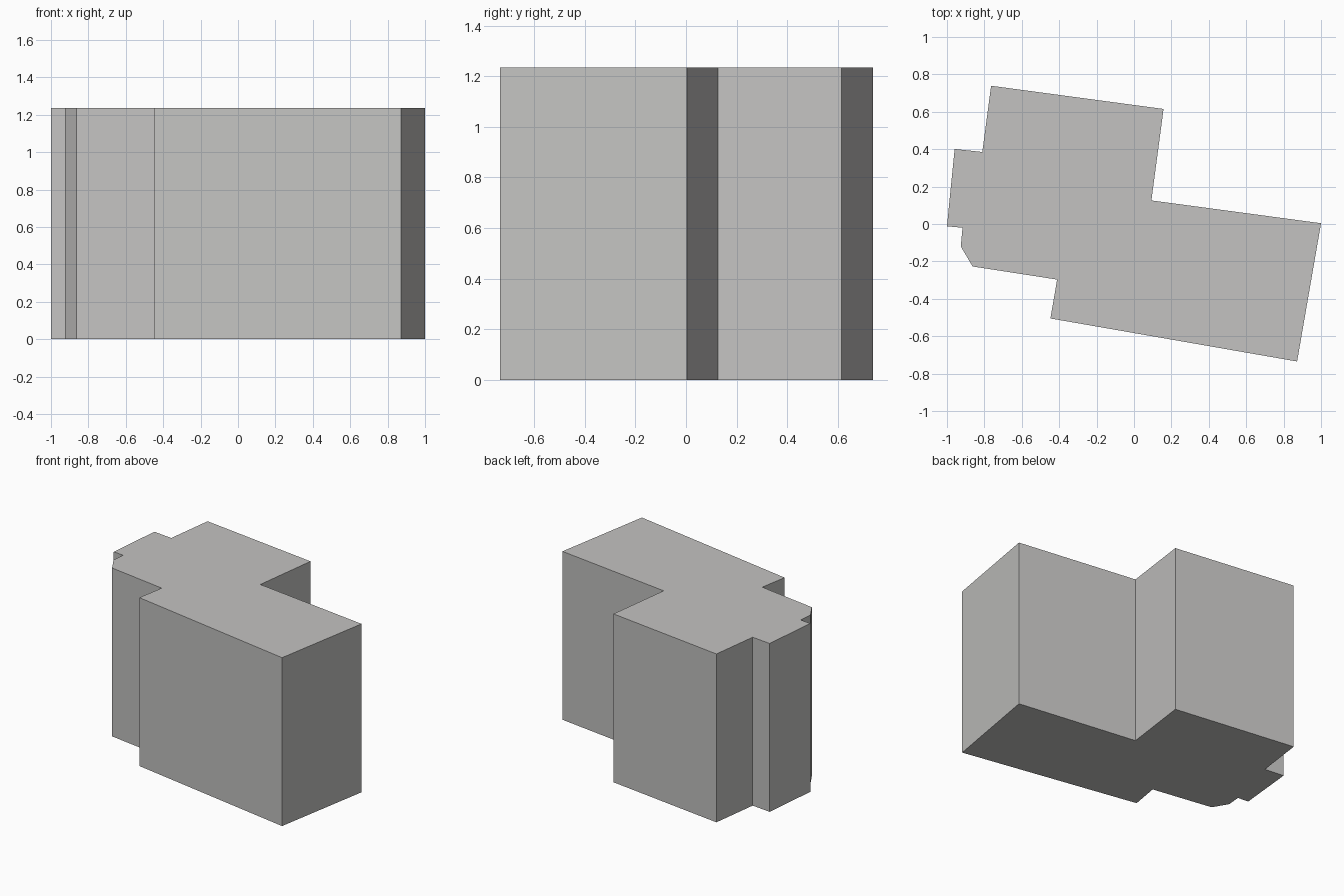
import bpy, bmesh

if "Cube" in bpy.data.objects:
    bpy.data.objects.remove(bpy.data.objects["Cube"])

HEIGHT = 1.235

# Footprint outline of the building, counter-clockwise from the front right corner
OUTLINE = [
    (0.872, -0.735), (1.0, 0.004), (0.093, 0.126), (0.158, 0.615),
    (-0.764, 0.739), (-0.811, 0.385), (-0.959, 0.401), (-1.0, -0.012),
    (-0.917, -0.02), (-0.926, -0.12), (-0.863, -0.227), (-0.411, -0.297),
    (-0.447, -0.505),
]

# Single warm grey colour
grey = bpy.data.materials.new("plain_grey")
grey.diffuse_color = (0.55, 0.545, 0.535, 1.0)
grey.use_nodes = True
grey.node_tree.nodes["Principled BSDF"].inputs["Base Color"].default_value = grey.diffuse_color

# Building block: footprint extruded straight up
bm = bmesh.new()
base = bm.faces.new([bm.verts.new((x, y, 0)) for x, y in OUTLINE])
top = bmesh.ops.extrude_face_region(bm, geom=[base], use_keep_orig=True)
bmesh.ops.translate(bm, vec=(0, 0, HEIGHT),
                    verts=[v for v in top["geom"] if isinstance(v, bmesh.types.BMVert)])
bmesh.ops.recalc_face_normals(bm, faces=bm.faces[:])

mesh = bpy.data.meshes.new("building_block")
bm.to_mesh(mesh)
bm.free()
mesh.materials.append(grey)
block = bpy.data.objects.new("building_block", mesh)
bpy.context.collection.objects.link(block)
